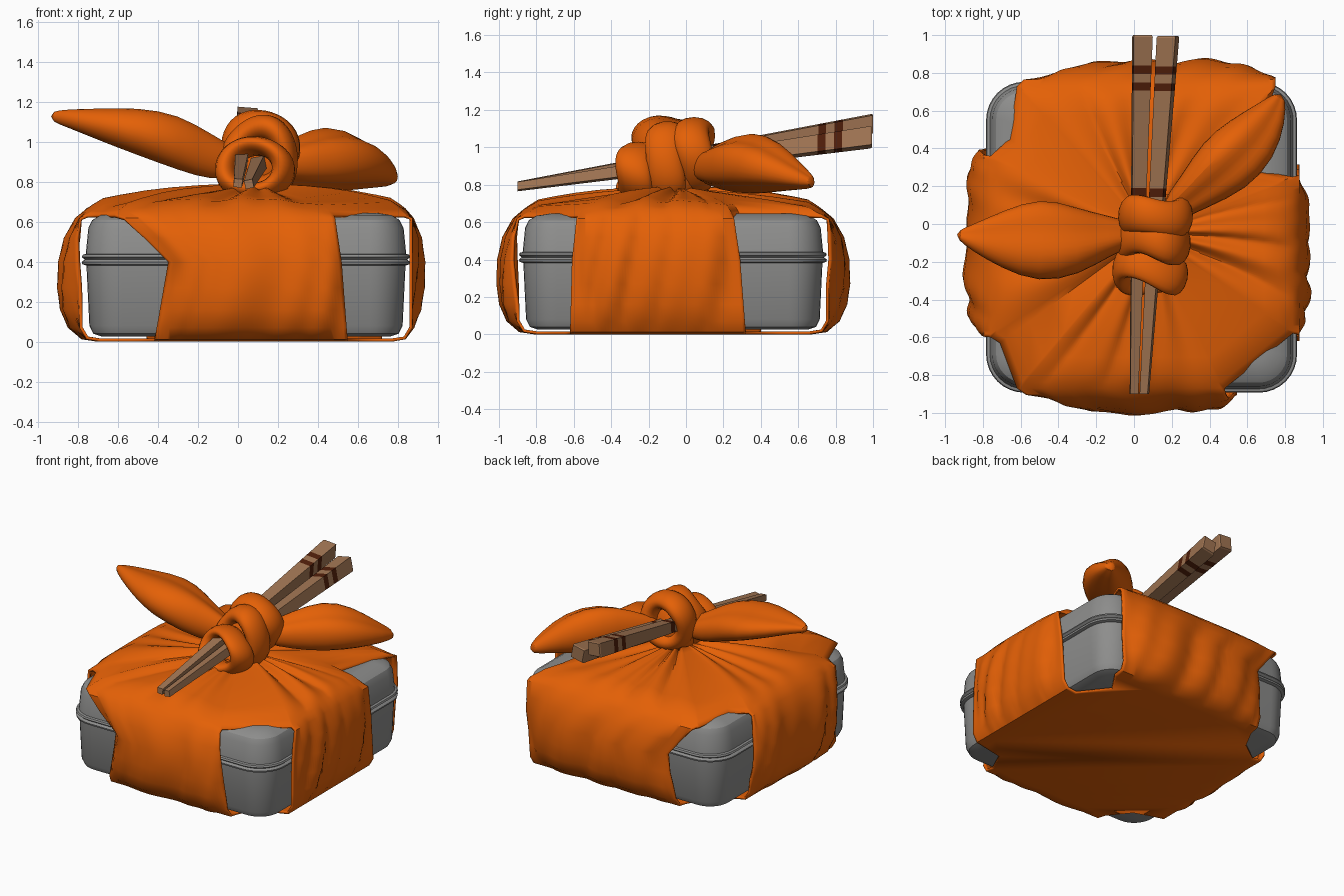
import bpy
from math import sin, cos, pi, radians, atan2
from mathutils import Vector

cube = bpy.data.objects.get("Cube")
if cube:
    bpy.data.objects.remove(cube, do_unlink=True)


def material(name, rgb):
    m = bpy.data.materials.new(name)
    m.use_nodes = True
    m.diffuse_color = (*rgb, 1)
    m.node_tree.nodes["Principled BSDF"].inputs["Base Color"].default_value = (*rgb, 1)
    return m


ORANGE = material("orange cloth", (0.78, 0.118, 0.002))
GREY = material("grey metal", (0.27, 0.27, 0.265))
WOOD = material("light wood", (0.35, 0.175, 0.085))
BROWN = material("dark brown", (0.08, 0.013, 0.003))
CENTRE = Vector((0.04, -0.07, 0))


def finish(obj, name, mats, angle=35):
    obj.name = name
    for m in mats:
        obj.data.materials.append(m)
    bpy.ops.object.select_all(action="DESELECT")
    obj.select_set(True)
    bpy.context.view_layer.objects.active = obj
    bpy.ops.object.shade_smooth_by_angle(angle=radians(angle))
    return obj


def mesh_object(name, verts, faces, mats, angle=35):
    me = bpy.data.meshes.new(name)
    me.from_pydata(verts, [], faces)
    obj = bpy.data.objects.new(name, me)
    bpy.context.collection.objects.link(obj)
    return finish(obj, name, mats, angle)


def loft(name, rings, mats, angle=35):
    """Skin closed rings of equal length and cap both ends."""
    n = len(rings[0])
    verts = [p for ring in rings for p in ring]
    faces = [(r * n + i, r * n + (i + 1) % n, (r + 1) * n + (i + 1) % n, (r + 1) * n + i)
             for r in range(len(rings) - 1) for i in range(n)]
    faces += [tuple(reversed(range(n))), tuple(range(len(verts) - n, len(verts)))]
    return mesh_object(name, verts, faces, mats, angle)


def table(points, x):
    """Piecewise linear lookup."""
    for (x0, y0), (x1, y1) in zip(points, points[1:]):
        if x <= x1:
            return y0 + (y1 - y0) * (x - x0) / (x1 - x0)
    return points[-1][1]


# Box: stacked rounded squares with a seam rim
def rounded_square(half, radius, z):
    ring = []
    for k, (sx, sy) in enumerate([(1, 1), (-1, 1), (-1, -1), (1, -1)]):
        for j in range(9):
            a = (k + j / 8) * pi / 2
            ring.append(CENTRE + Vector((sx * (half - radius) + radius * cos(a),
                                         sy * (half - radius) + radius * sin(a), z)))
    return ring


def box_part(name, profile):
    loft(name, [rounded_square(h, max(0.06, h - 0.62), z) for h, z in profile], [GREY], 30)


box_part("box_base", [(0.72, 0.025), (0.765, 0.04), (0.785, 0.08), (0.80, 0.39)])
box_part("box_rim", [(0.795, 0.38), (0.82, 0.388), (0.823, 0.40), (0.808, 0.412),
                     (0.823, 0.424), (0.818, 0.436), (0.795, 0.442)])
box_part("box_lid", [(0.805, 0.42), (0.79, 0.57), (0.77, 0.61), (0.73, 0.634), (0.66, 0.645)])

# Cloth: each strap has an outward direction and its edges at the top, middle and bottom
STRAPS = [
    ((0, -1), (-0.66, 0.44), (-0.39, 0.48), (-0.46, 0.51), 0.01),
    ((1, 0), (-0.51, 0.32), (-0.54, 0.36), (-0.55, 0.39), -0.04),
    ((0, 1), (-0.71, 0.66), (-0.71, 0.45), (-0.68, 0.50), 0.01),
    ((-1, 0), (-0.43, 0.53), (-0.46, 0.51), (-0.47, 0.53), 0.01),
]
CORNERS = [[], [(0.58, 0.36), (0.66, 0.66)], [(-0.70, 0.52)], [(-0.75, -0.56)]]
SIDE = [(0.845, 0.62), (0.89, 0.52), (0.91, 0.40), (0.91, 0.27), (0.895, 0.16),
        (0.86, 0.07), (0.80, 0.012), (0.73, 0.0)]
CROWN = [(0, 0.78), (0.1, 0.78), (0.3, 0.765), (0.6, 0.742), (0.9, 0.71), (1, 0.668)]
TOP_STEPS = [0.08, 0.2, 0.35, 0.5, 0.65, 0.8, 0.9, 0.96, 1]
ACROSS = 60


def fold(a):
    """Uneven gathers with sharp valleys, between about -1 and 1."""
    return 0.65 * (2 * abs(sin(6 * a + 1.4 * sin(3 * a))) - 1) + 0.35 * sin(19 * a + 2 * sin(4 * a))


def strap_point(k, u, row):
    out, top, mid, low, extra = STRAPS[k]
    o = Vector((*out, 0))
    lat = Vector((-out[1], out[0], 0))
    if row < 0:
        d, z, edges = 0.80, CROWN[-1][1], top
    else:
        d, z = SIDE[row]
        f = table([(0, 1), (0.40, 0), (0.668, -1)], z)
        other = low if f > 0 else top
        edges = [m + abs(f) * (e - m) for m, e in zip(mid, other)]
        a = (k + u) * pi / 2 + 0.05 * (row - 3)
        calm = sin(pi * (row + 1) / 9)
        # the middle billows out and the margins hug the box
        loose = d + calm * (0.02 * fold(a) + extra + 0.01 - 0.09 * abs(2 * u - 1) ** 5)
        d = max(loose, min(d, 0.835))
    return CENTRE + o * d + lat * (edges[0] + u * (edges[1] - edges[0])) + Vector((0, 0, z))


def build_cloth():
    outline = []
    for k in range(4):
        outline += [(strap_point(k, j / ACROSS, -1), k, j / ACROSS) for j in range(ACROSS + 1)]
        for x, y in CORNERS[k]:
            outline.append((CENTRE + Vector((x, y, CROWN[-1][1])), None, 0))
    n = len(outline)
    hub = Vector((0.08, -0.05, 0))
    verts, faces = [], []
    for t in TOP_STEPS:
        for p, k, u in outline:
            a = atan2(p.y - hub.y, p.x - hub.x)
            q = hub.lerp(p, t)
            q.z = table(CROWN, t) + 0.024 * fold(a + 0.1 * t) * sin(pi * t) ** 0.6 * (t < 1)
            # droop towards the open corners
            q.z -= 0.032 * t ** 4 * abs(2 * u - 1) ** 4
            verts.append(q)
    for r in range(len(TOP_STEPS) - 1):
        for i in range(n):
            j = (i + 1) % n
            faces.append((r * n + i, (r + 1) * n + i, (r + 1) * n + j, r * n + j))
    above = {i: (len(TOP_STEPS) - 1) * n + i for i in range(n) if outline[i][1] is not None}
    for row in range(len(SIDE)):
        below = {}
        for i in above:
            below[i] = len(verts)
            verts.append(strap_point(outline[i][1], outline[i][2], row))
        for i in above:
            if outline[i][2] < 1:
                faces.append((above[i], below[i], below[i + 1], above[i + 1]))
        above = below
    # flat sheet under the box, notched between the straps
    sheet = []
    for i, v in above.items():
        sheet.append(v)
        if outline[i][2] == 1:
            a = (outline[i][1] - 0.5) * pi / 2
            sheet.append(len(verts))
            verts.append(CENTRE + Vector((cos(a), sin(a), 0)) * 0.82)
    faces.append(tuple(reversed(sheet)))
    cloth = mesh_object("wrapping_cloth", verts, faces, [ORANGE], 40)
    mod = cloth.modifiers.new("thickness", "SOLIDIFY")
    mod.thickness, mod.offset = 0.016, -1


build_cloth()


# Knot: bands wound around the chopsticks over a solid core
def band(name, loc, major, minor, scale, tilt, yaw):
    bpy.ops.mesh.primitive_torus_add(major_radius=major, minor_radius=minor, major_segments=40,
                                     minor_segments=14, location=loc,
                                     rotation=(pi / 2 + tilt, 0, yaw))
    obj = bpy.context.object
    obj.scale = scale
    for v in obj.data.vertices:
        a = atan2(v.co.y, v.co.x)
        v.co *= 1 + 0.03 * sin(3 * a + loc[1] * 20)
        v.co.z += 0.012 * sin(2 * a)
    finish(obj, name, [ORANGE], 50)


band("knot_back_band", (0.11, 0.04, 0.96), 0.138, 0.06, (1, 1.04, 1.65), 0.0, 0.05)
band("knot_middle_band", (0.11, -0.10, 0.92), 0.14, 0.06, (0.98, 1.08, 1.75), -0.15, -0.1)
band("knot_front_band", (0.08, -0.25, 0.865), 0.14, 0.052, (1.05, 0.86, 1.9), -0.25, -0.2)
bpy.ops.mesh.primitive_uv_sphere_add(segments=24, ring_count=14, radius=1, location=(0.1, -0.03, 0.89))
bpy.context.object.scale = (0.15, 0.13, 0.19)
finish(bpy.context.object, "knot_core", [ORANGE], 50)


# Tails: leaf shapes along a path of (x, y, z, half width, half height)
def tail(name, path):
    rings = []
    for i, (x, y, z, w, h) in enumerate(path):
        p, q = path[max(i - 1, 0)], path[min(i + 1, len(path) - 1)]
        side = Vector((p[1] - q[1], q[0] - p[0], 0)).normalized()
        ring = []
        for j in range(16):
            a = 2 * pi * j / 16
            pinch = 1 - 0.35 * max(0, cos(a - 1.9)) ** 6 - 0.3 * max(0, cos(a - 4.4)) ** 6
            ring.append(Vector((x, y, z)) + side * w * cos(a) * pinch
                        + Vector((0, 0, h * sin(a) * pinch)))
        rings.append(ring)
    obj = loft(name, rings, [ORANGE], 50)
    obj.modifiers.new("soften", "SUBSURF").levels = 1


tail("right_tail", [(0.02, -0.05, 0.89, 0.06, 0.08), (-0.14, -0.06, 0.925, 0.11, 0.14),
                    (-0.30, -0.09, 1.0, 0.185, 0.17), (-0.50, -0.085, 1.055, 0.235, 0.145),
                    (-0.70, -0.08, 1.09, 0.155, 0.095), (-0.85, -0.07, 1.12, 0.075, 0.055),
                    (-0.94, -0.055, 1.13, 0.02, 0.03)])
tail("left_tail", [(0.16, 0.04, 0.89, 0.06, 0.08), (0.32, 0.17, 0.90, 0.11, 0.16),
                   (0.48, 0.31, 0.92, 0.18, 0.21), (0.63, 0.45, 0.90, 0.16, 0.165),
                   (0.73, 0.59, 0.845, 0.09, 0.085), (0.78, 0.69, 0.81, 0.025, 0.035)])


# Chopsticks: tapered square bars with dark painted bands
def chopstick(name, tip, end, roll):
    tip, end = Vector(tip), Vector(end)
    cuts = [0, 0.55, 0.574, 0.846, 0.868, 0.892, 0.915, 0.995, 1]
    rings = []
    for f in cuts:
        half = (0.03 + 0.042 * f) * (0.9 if f == 1 else 1)
        c = tip.lerp(end, f)
        rings.append([c + Vector((-half * cos(a), 0, half * sin(a)))
                      for a in [roll + pi / 4 + k * pi / 2 for k in range(4)]])
    obj = loft(name, rings, [WOOD, BROWN], 20)
    for face in obj.data.polygons[:4 * (len(cuts) - 1)]:
        face.material_index = int(face.index // 4 in (1, 3, 5))


chopstick("right_chopstick", (0.0, -0.90, 0.795), (0.045, 1.0, 1.125), 0.08)
chopstick("left_chopstick", (0.055, -0.90, 0.79), (0.18, 0.995, 1.055), -0.2)
